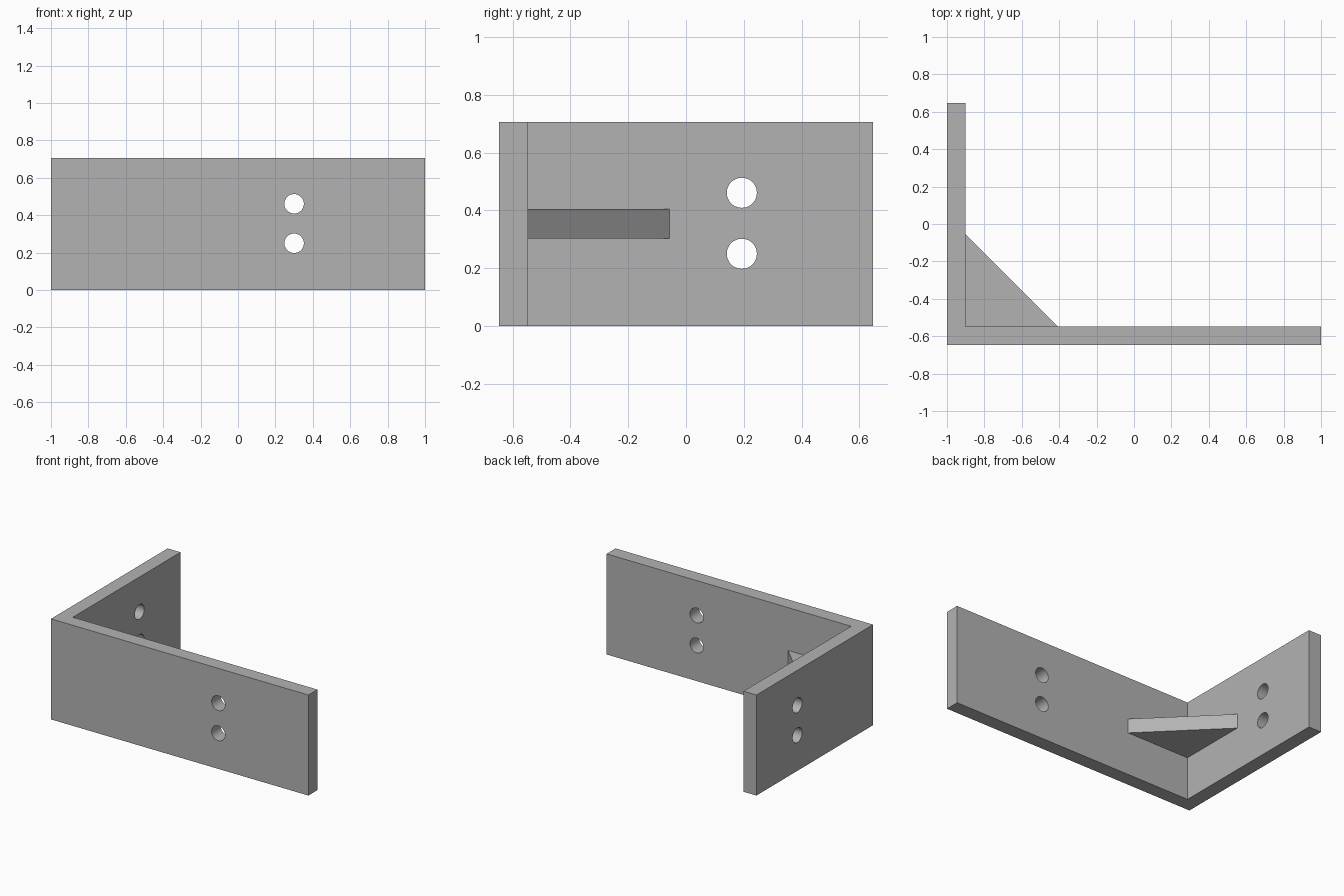
import bpy
import bmesh
from math import pi
from mathutils import Matrix, Vector

cube = bpy.data.objects.get("Cube")
if cube:
    bpy.data.objects.remove(cube, do_unlink=True)

W, D, H, T = 1.0, 0.647, 0.706, 0.1   # half width, half depth, height, wall
HOLE_R = 0.052
HOLE_Z = (0.25, 0.461)

steel = bpy.data.materials.new("plain grey")
steel.use_nodes = True
grey = (0.45, 0.45, 0.45, 1)
steel.diffuse_color = grey
steel.node_tree.nodes["Principled BSDF"].inputs["Base Color"].default_value = grey


def finish(name, bm):
    bmesh.ops.recalc_face_normals(bm, faces=bm.faces)
    mesh = bpy.data.meshes.new(name)
    bm.to_mesh(mesh)
    bm.free()
    mesh.materials.append(steel)
    obj = bpy.data.objects.new(name, mesh)
    bpy.context.collection.objects.link(obj)
    return obj


def prism(name, outline, z0, z1):
    bm = bmesh.new()
    face = bm.faces.new([bm.verts.new((x, y, z0)) for x, y in outline])
    new = bmesh.ops.extrude_face_region(bm, geom=[face])["geom"]
    top = [v for v in new if isinstance(v, bmesh.types.BMVert)]
    bmesh.ops.translate(bm, verts=top, vec=(0, 0, z1 - z0))
    return finish(name, bm)


# L-shaped bracket: long front wall and short side wall
ix, iy = -W + T, -D + T
bracket = prism("angle_bracket", [(-W, -D), (W, -D), (W, iy), (ix, iy),
                                  (ix, D), (-W, D)], 0, H)

# Two bolt holes through each wall
bm = bmesh.new()
for x, y, axis in ((0.3, -D + T / 2, 'X'), (-W + T / 2, 0.193, 'Y')):
    for z in HOLE_Z:
        bmesh.ops.create_cone(
            bm, cap_ends=True, segments=48, radius1=HOLE_R, radius2=HOLE_R,
            depth=T * 3, matrix=Matrix.Translation(Vector((x, y, z)))
            @ Matrix.Rotation(pi / 2, 4, axis))
cutter = finish("hole_cutter", bm)
cutter.hide_render = True
cutter.hide_set(True)

cut = bracket.modifiers.new("bolt_holes", 'BOOLEAN')
cut.operation = 'DIFFERENCE'
cut.solver = 'EXACT'
cut.object = cutter

# Apply the cut so the hole walls can be smoothed
bpy.context.view_layer.update()
graph = bpy.context.evaluated_depsgraph_get()
bracket_mesh = bpy.data.meshes.new_from_object(bracket.evaluated_get(graph))
bracket.modifiers.clear()
bracket.data = bracket_mesh
bpy.data.objects.remove(cutter, do_unlink=True)
for o in bpy.context.selected_objects:
    o.select_set(False)
bracket.select_set(True)
bpy.context.view_layer.objects.active = bracket
bpy.ops.object.shade_smooth_by_angle()

# Triangular gusset bracing the inner corner
prism("corner_gusset", [(ix, iy), (-0.41, iy), (ix, -0.057)], 0.303, 0.405)
